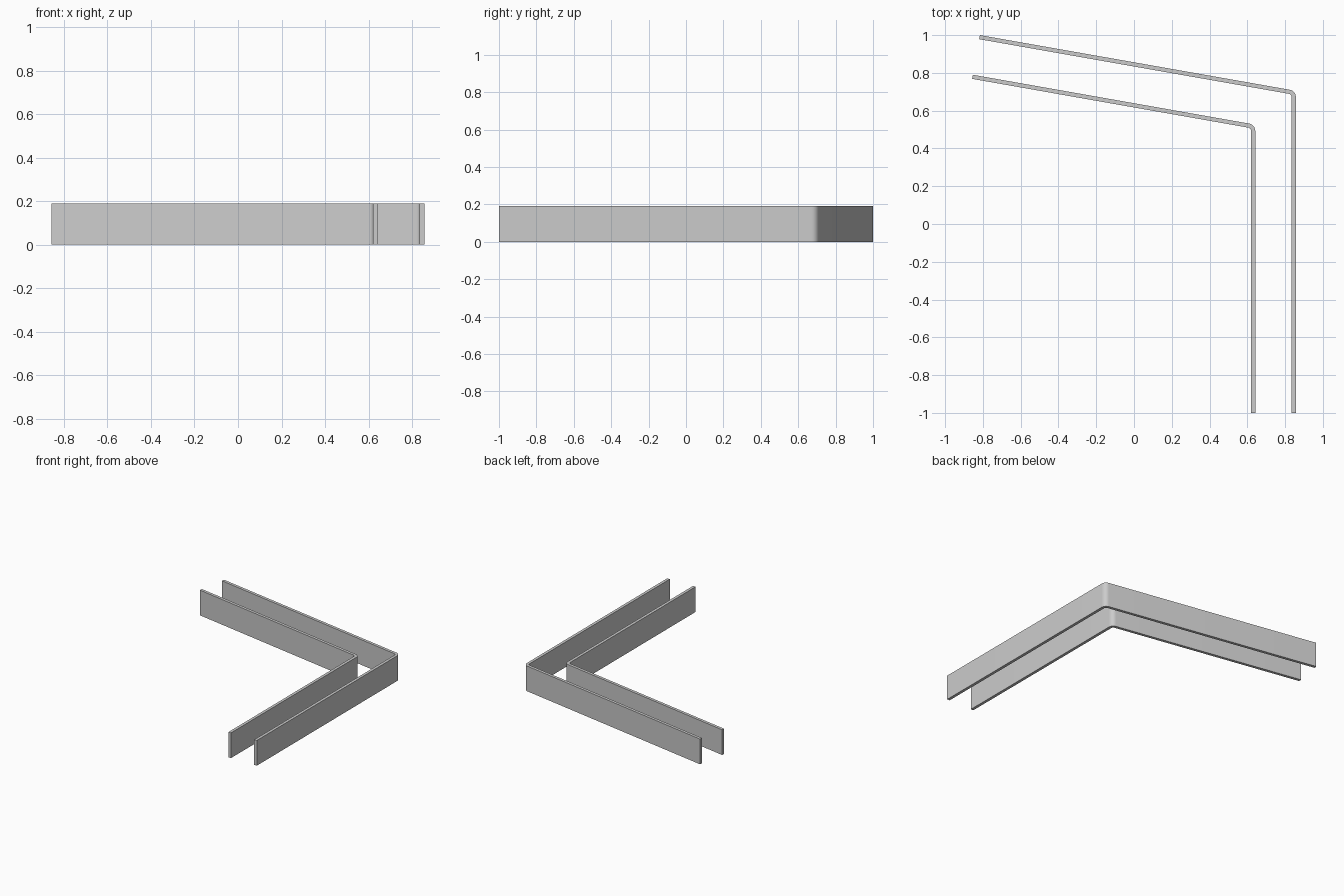
import bpy, bmesh
from math import sin, cos, tan, radians
from mathutils import Vector

if "Cube" in bpy.data.objects:
    bpy.data.objects.remove(bpy.data.objects["Cube"])

HEIGHT = 0.19
THICK = 0.022
RADIUS = 0.04          # outside radius of the rounded bend
TURN = radians(80)     # angle the wall turns through
STEPS = 10

grey = bpy.data.materials.new("light_grey")
grey.use_nodes = True
colour = (0.6, 0.6, 0.6, 1)
grey.diffuse_color = colour
grey.node_tree.nodes["Principled BSDF"].inputs["Base Color"].default_value = colour


def bent_wall(name, corner, far_end):
    """Upright strip: straight leg, rounded bend, slanted leg."""
    centre = Vector((corner[0] - RADIUS, corner[1] - RADIUS * tan(TURN / 2)))
    normals = [Vector((cos(TURN * i / STEPS), sin(TURN * i / STEPS)))
               for i in range(STEPS + 1)]
    outer = [Vector((corner[0], -1))]
    outer += [centre + n * RADIUS for n in normals]
    outer.append(Vector(far_end))
    normals = [normals[0]] + normals + [normals[-1]]
    inner = [p - n * THICK for p, n in zip(outer, normals)]

    # Footprint extruded to full height
    bm = bmesh.new()
    footprint = [bm.verts.new((p.x, p.y, 0)) for p in outer + inner[::-1]]
    base = bm.faces.new(footprint)
    top = bmesh.ops.extrude_face_region(bm, geom=[base], use_keep_orig=True)
    for v in top["geom"]:
        if isinstance(v, bmesh.types.BMVert):
            v.co.z = HEIGHT
    bmesh.ops.recalc_face_normals(bm, faces=bm.faces)
    mesh = bpy.data.meshes.new(name)
    bm.to_mesh(mesh)
    bm.free()
    mesh.materials.append(grey)
    wall = bpy.data.objects.new(name, mesh)
    bpy.context.collection.objects.link(wall)

    # Smooth bend, crisp edges
    bpy.ops.object.select_all(action="DESELECT")
    wall.select_set(True)
    bpy.context.view_layer.objects.active = wall
    bpy.ops.object.shade_smooth_by_angle(angle=radians(30))


bent_wall("outer_wall", (0.857, 0.705), (-0.816, 1.0))
bent_wall("inner_wall", (0.642, 0.526), (-0.853, 0.79))
